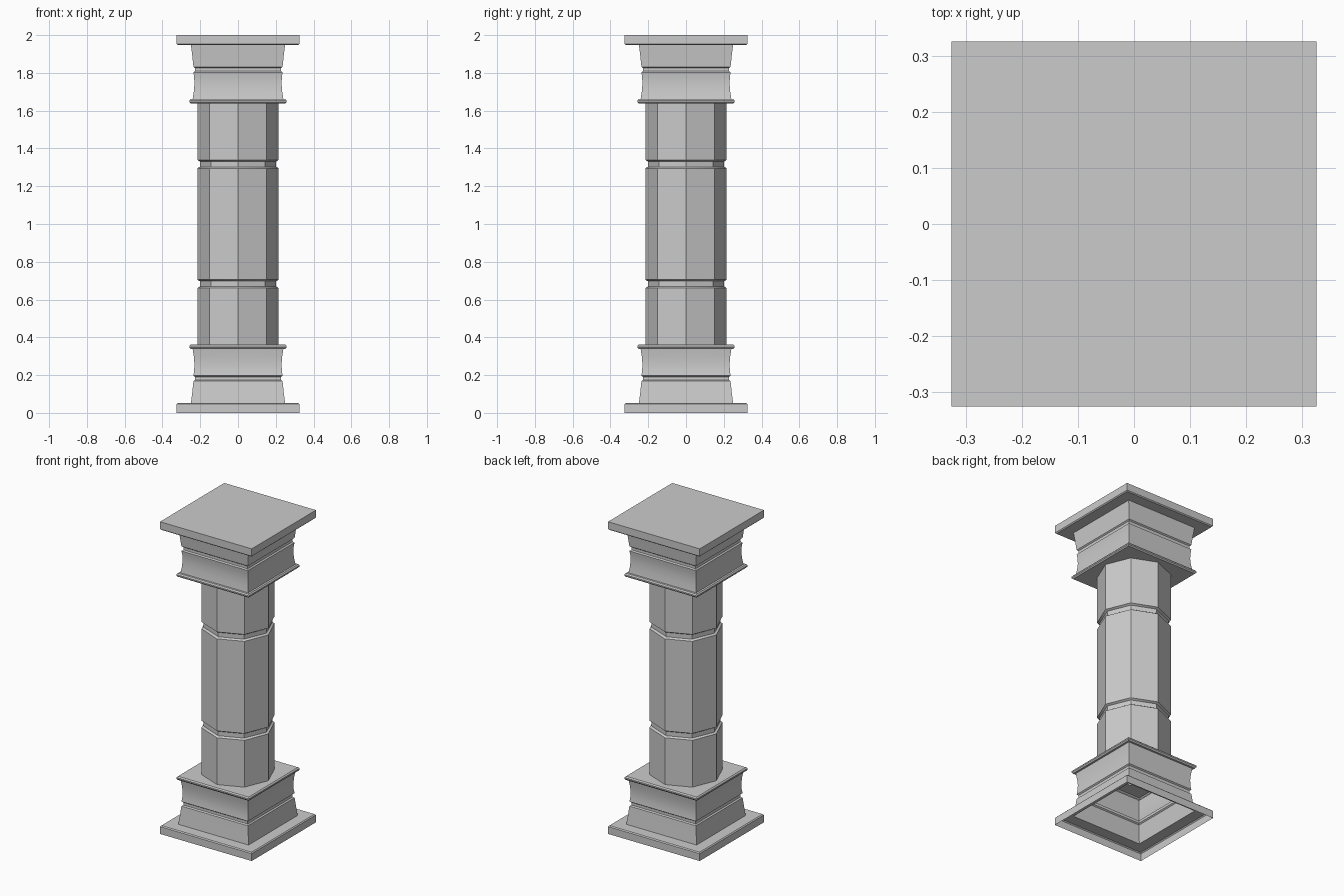
import bpy, bmesh, math

if "Cube" in bpy.data.objects:
    bpy.data.objects.remove(bpy.data.objects["Cube"])


def ring(kind, r, z):
    """Eight points: an octagon of radius r, or a square of half-width r."""
    pts = []
    for i in range(8):
        a = i * math.pi / 4
        k = r * math.sqrt(2) if kind == "sq" and i % 2 else r
        pts.append((k * math.cos(a), k * math.sin(a), z))
    return pts


def loft(name, sections, cap_top=False):
    bm = bmesh.new()
    rings = [[bm.verts.new(p) for p in ring(*s)] for s in sections]
    for a, b in zip(rings, rings[1:]):
        for i in range(8):
            j = (i + 1) % 8
            bm.faces.new((a[i], a[j], b[j], b[i]))
    if cap_top:
        bm.faces.new(rings[-1])
    me = bpy.data.meshes.new(name)
    bm.to_mesh(me)
    bm.free()
    ob = bpy.data.objects.new(name, me)
    bpy.context.collection.objects.link(ob)
    bpy.ops.object.select_all(action='DESELECT')
    ob.select_set(True)
    bpy.context.view_layer.objects.active = ob
    bpy.ops.object.shade_smooth_by_angle(angle=math.radians(25))
    return ob


SHAFT_R = 0.215

# Square moulding profile: plinth, tapered block, groove, hollow block, lip
profile = [
    (0.325, 0.0), (0.325, 0.047), (0.319, 0.053), (0.249, 0.053),
    (0.242, 0.11), (0.236, 0.168), (0.228, 0.174), (0.228, 0.191),
    (0.236, 0.197), (0.232, 0.225), (0.231, 0.26), (0.234, 0.30),
    (0.240, 0.337), (0.251, 0.338), (0.257, 0.346), (0.257, 0.354),
    (0.250, 0.361),
]
base = [("sq", r, z) for r, z in profile] + [("oct", SHAFT_R, 0.361)]

# Base, open underneath, and the capital as its upside-down twin
loft("base", base)
loft("capital", [(k, r, 2 - z) for k, r, z in reversed(base)], cap_top=True)

# Octagonal shaft with two chamfered grooves
shaft = [("oct", SHAFT_R, 0.361)]
for z in (0.683, 1.317):
    for r, dz in ((SHAFT_R, -0.022), (0.202, -0.014), (0.202, 0.014), (SHAFT_R, 0.022)):
        shaft.append(("oct", r, z + dz))
shaft.append(("oct", SHAFT_R, 1.639))
loft("shaft", shaft)
